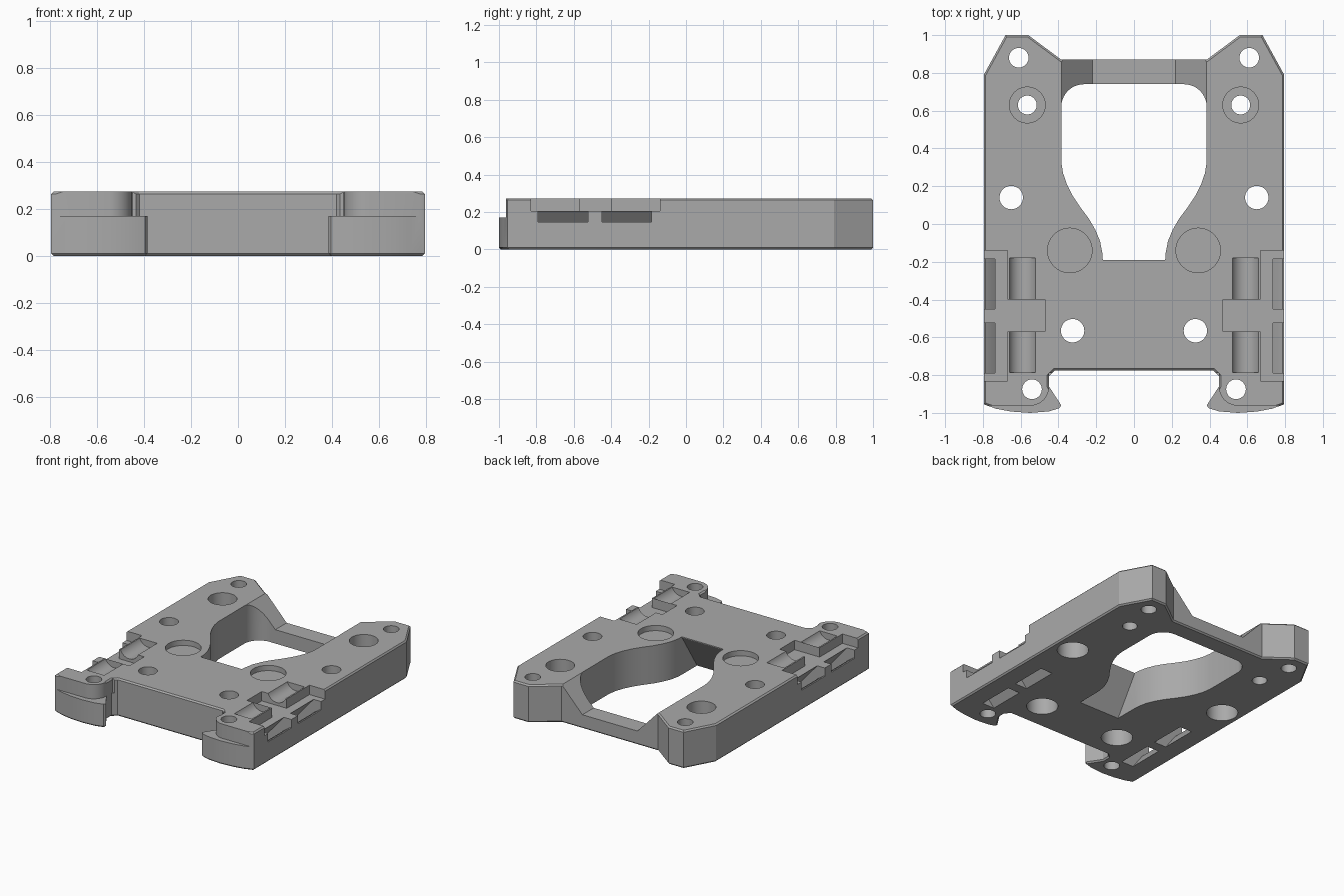
import bpy, bmesh, math
from mathutils import Vector

if "Cube" in bpy.data.objects:
    bpy.data.objects.remove(bpy.data.objects["Cube"], do_unlink=True)

TOP = 0.273
grey = bpy.data.materials.new("light grey")
grey.use_nodes = True
grey.diffuse_color = (0.4, 0.4, 0.4, 1)
grey.node_tree.nodes["Principled BSDF"].inputs["Base Color"].default_value = (0.4, 0.4, 0.4, 1)


def prism(name, points, lo, hi, axis="z", side=1):
    """Extrude a flat profile from lo to hi along an axis; side -1 mirrors it in x."""
    place = {"x": lambda a, b, c: (c * side, a, b),
             "y": lambda a, b, c: (a * side, c, b),
             "z": lambda a, b, c: (a * side, b, c)}[axis]
    bm = bmesh.new()
    face = bm.faces.new([bm.verts.new(place(a, b, lo)) for a, b in points])
    moved = bmesh.ops.extrude_face_region(bm, geom=[face])["geom"]
    shift = Vector(place(0, 0, hi - lo))
    bmesh.ops.translate(bm, vec=shift, verts=[v for v in moved if isinstance(v, bmesh.types.BMVert)])
    bmesh.ops.recalc_face_normals(bm, faces=bm.faces)
    mesh = bpy.data.meshes.new(name)
    bm.to_mesh(mesh)
    bm.free()
    obj = bpy.data.objects.new(name, mesh)
    bpy.context.collection.objects.link(obj)
    mesh.materials.append(grey)
    return obj


def apply(obj, mod):
    bpy.context.view_layer.objects.active = obj
    bpy.ops.object.modifier_apply(modifier=mod.name)


def cut(*args, **kw):
    cutter = prism("cutter", *args, **kw)
    cutter.hide_render = True
    mod = plate.modifiers.new("cut", "BOOLEAN")
    mod.operation, mod.solver, mod.object = "DIFFERENCE", "EXACT", cutter
    apply(plate, mod)
    bpy.data.objects.remove(cutter, do_unlink=True)


def arc(cx, cy, r, start, end, n=10):
    angles = [math.radians(start + (end - start) * i / n) for i in range(n + 1)]
    return [(cx + r * math.cos(a), cy + r * math.sin(a)) for a in angles]


def box(x0, y0, x1, y1):
    return [(x0, y0), (x1, y0), (x1, y1), (x0, y1)]


def both_ways(half):
    return half + [(-x, y) for x, y in reversed(half)]


def hole(x, y, r, lo, hi, side):
    cut(arc(x, y, r, 0, 351, 39), lo, hi, side=side)


# Plate outline with rear horns and hooked front feet
outline = both_ways([
    (0.385, 0.87), (0.56, 1.0), (0.68, 1.0), (0.795, 0.79), (0.795, -0.955),
    (0.73, -0.978), (0.65, -0.993), (0.55, -1.0), (0.45, -0.992), (0.395, -0.975),
    (0.385, -0.96), (0.45, -0.86), (0.45, -0.805), (0.42, -0.775)])
plate = prism("mounting_plate", outline, 0, TOP)
bevel = plate.modifiers.new("edge", "BEVEL")
bevel.width, bevel.segments, bevel.limit_method, bevel.angle_limit = 0.01, 1, "ANGLE", math.radians(75)
apply(plate, bevel)

# Keyhole opening: wide rear part narrowing in an S curve to the neck
swoop = [(0.385, 0.33), (0.376, 0.27), (0.355, 0.21), (0.325, 0.15), (0.285, 0.09),
         (0.24, 0.03), (0.205, -0.03), (0.18, -0.09), (0.168, -0.15), (0.165, -0.19)]
cut(both_ways(arc(0.265, 0.62, 0.12, 90, 0) + swoop), -0.1, 0.4)

# Sloping underside at the front of the opening
cut([(-0.19, TOP - 0.005), (-0.12, TOP - 0.005), (-0.12, -0.02), (-0.375, -0.02)],
    -0.165, 0.165, axis="x")

# Lowered rear bridge between the horns
cut(both_ways([(0.384, 0.4), (0.384, TOP), (0.22, 0.1)]), 0.6, 1.1, axis="y")

for side in (1, -1):
    # Low lip in front of each foot
    cut([(0.9, -0.962), (0.55, -0.962)] + arc(0.55, -0.862, 0.1, -90, -180)[1:]
        + [(0.45, -0.79), (0.3, -0.79), (0.3, -1.1), (0.9, -1.1)], 0.17, 0.4, side=side)

    # Screw holes, their counterbores and the shallow round pockets
    for x, y, r in ((0.61, 0.88, 0.052), (0.565, 0.63, 0.05), (0.65, 0.14, 0.062),
                    (0.325, -0.565, 0.062), (0.54, -0.875, 0.052)):
        hole(x, y, r, -0.1, 0.4, side)
    hole(0.565, 0.63, 0.095, 0.17, 0.4, side)
    hole(0.65, 0.14, 0.105, -0.1, 0.13, side)
    hole(0.325, -0.565, 0.105, -0.1, 0.13, side)
    hole(0.34, -0.14, 0.118, 0.235, 0.4, side)

    # T-shaped recess for the side strap
    cut([(0.9, -0.14), (0.67, -0.14), (0.67, -0.4), (0.47, -0.4), (0.47, -0.57),
         (0.67, -0.57), (0.67, -0.83), (0.9, -0.83)], 0.205, 0.4, side=side)

    for front, back in ((-0.785, -0.57), (-0.4, -0.18)):
        # Rounded dip in the top
        cut(arc(0.59, 0.3, 0.075, 180, 360, 16), front, back, axis="y", side=side)
    for front, back in ((-0.79, -0.525), (-0.45, -0.185)):
        # Slanted strap slot from the side window down to the underside
        cut([(0.83, 0.145), (0.83, 0.24), (0.735, 0.24), (0.735, 0.205), (0.54, -0.02),
             (0.64, -0.02), (0.735, 0.11), (0.785, 0.145)], front, back, axis="y", side=side)

bpy.ops.object.select_all(action="DESELECT")
plate.select_set(True)
bpy.context.view_layer.objects.active = plate
bpy.ops.object.shade_smooth_by_angle(angle=math.radians(25))
